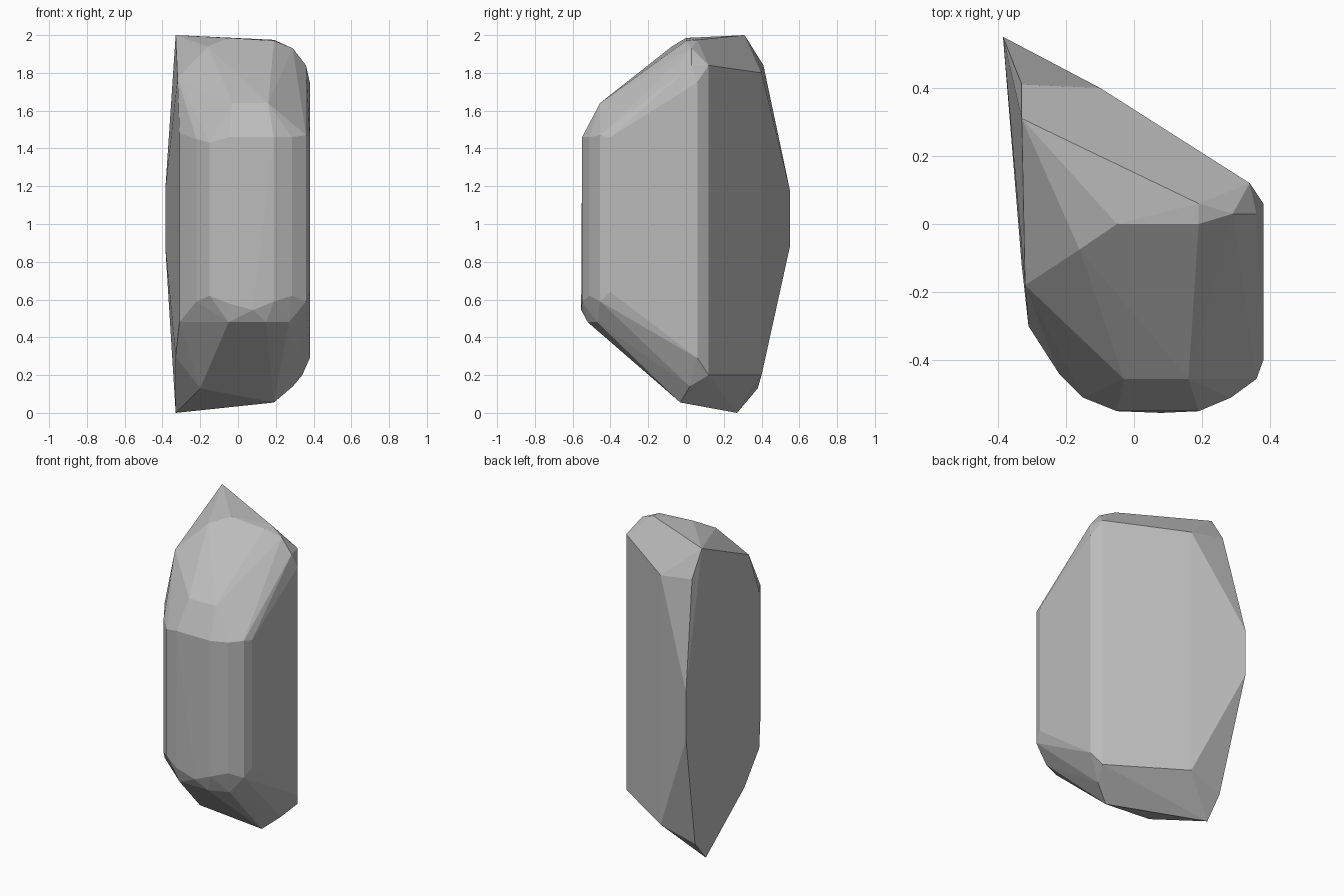
import bpy
import bmesh
from math import radians

default_cube = bpy.data.objects.get("Cube")
if default_cube is not None:
    bpy.data.objects.remove(default_cube, do_unlink=True)


def make_material(name, color):
    material = bpy.data.materials.new(name)
    material.use_nodes = True
    material.diffuse_color = color
    material.node_tree.nodes["Principled BSDF"].inputs["Base Color"].default_value = color
    return material


def make_convex_stone(name, corners, material):
    """Wrap the corner points in a convex skin and merge the coplanar facets."""
    bm = bmesh.new()
    for corner in corners:
        bm.verts.new(corner)
    hull = bmesh.ops.convex_hull(bm, input=bm.verts[:])
    unused = set(hull["geom_interior"]) | set(hull["geom_unused"])
    loose = [item for item in unused if isinstance(item, bmesh.types.BMVert)]
    bmesh.ops.delete(bm, geom=loose, context="VERTS")
    bmesh.ops.dissolve_limit(bm, angle_limit=radians(2),
                             verts=bm.verts[:], edges=bm.edges[:])
    bmesh.ops.recalc_face_normals(bm, faces=bm.faces[:])
    mesh = bpy.data.meshes.new(name)
    bm.to_mesh(mesh)
    bm.free()
    mesh.materials.append(material)
    stone = bpy.data.objects.new(name, mesh)
    bpy.context.collection.objects.link(stone)
    return stone


def upright(x, y, bottom, top):
    """Two corners, one above the other, forming an upright edge."""
    return [(x, y, bottom), (x, y, top)]


# Upright edges around the stone, from the sharp back corner along the front
corners = []
corners += upright(-.385, .55, .88, 1.18)
corners += upright(-.31, -.3, .48, 1.48)
corners += upright(-.22, -.44, .59, 1.45)
corners += upright(-.15, -.51, .62, 1.43)
corners += upright(-.05, -.55, .58, 1.46)
corners += upright(.19, -.55, .59, 1.46)
corners += upright(.285, -.51, .62, 1.46)
corners += upright(.36, -.455, .59, 1.47)
corners += upright(.38, -.4, .64, 1.46)
corners += upright(.38, .06, .29, 1.75)
corners += upright(.34, .12, .2, 1.84)
corners += upright(-.1, .4, .2, 1.8)

# Crown: ridge, front slope and chipped corners
corners += [(-.33, .31, 2), (.19, .06, 1.975), (.29, .03, 1.93), (.36, .03, 1.84),
            (-.05, 0, 1.985), (.19, 0, 1.97), (-.16, -.075, 1.94),
            (-.32, -.18, 1.77), (-.33, .41, 1.84),
            (-.03, -.455, 1.64), (.16, -.455, 1.64)]

# Underside: low ridge and the slope up to the front
corners += [(-.33, .27, 0), (.19, -.03, .055), (.29, .02, .14),
            (-.2, -.1, .13), (-.33, -.12, .3), (-.33, .38, .13),
            (-.05, -.52, .48), (.15, -.52, .48), (.27, -.47, .48),
            (.08, -.555, .545)]

stone_grey = make_material("stone grey", (.5, .5, .5, 1))
make_convex_stone("stone", corners, stone_grey)
